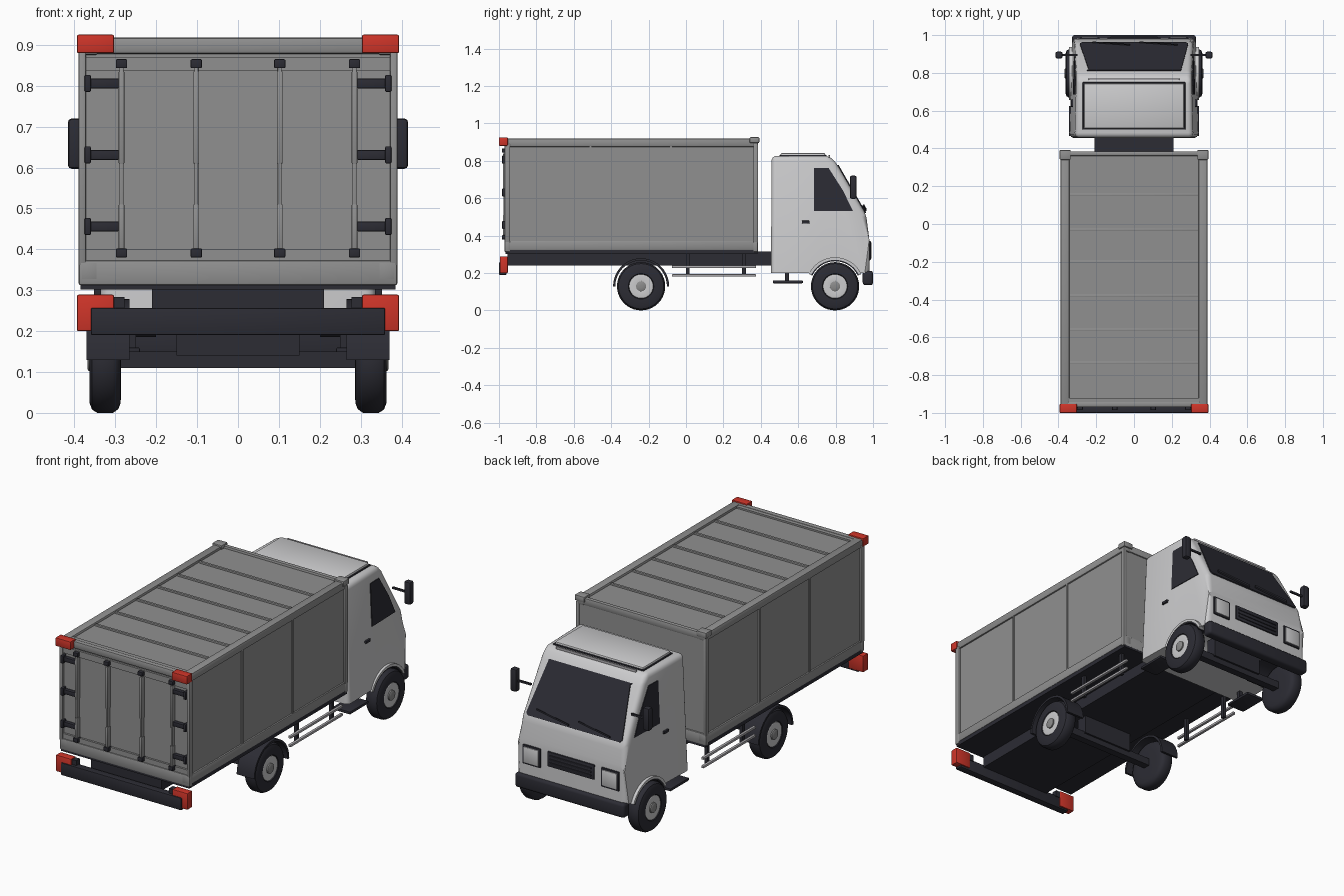
import bpy, bmesh, math
from mathutils import Vector

if "Cube" in bpy.data.objects:
    bpy.data.objects.remove(bpy.data.objects["Cube"])


def material(name, rgb):
    m = bpy.data.materials.new(name)
    m.diffuse_color = (*rgb, 1)
    m.use_nodes = True
    m.node_tree.nodes["Principled BSDF"].inputs["Base Color"].default_value = m.diffuse_color
    return m


GREY = material("cargo grey", (0.28, 0.28, 0.28))
WHITE = material("cab white", (0.60, 0.60, 0.61))
DARK = material("dark trim", (0.025, 0.025, 0.034))
RED = material("lamp red", (0.62, 0.035, 0.022))
STEEL = material("rail steel", (0.42, 0.41, 0.43))
HUB = material("hub grey", (0.26, 0.26, 0.26))


def finish(name, bm, mat, smooth=True):
    bmesh.ops.recalc_face_normals(bm, faces=bm.faces)
    me = bpy.data.meshes.new(name)
    bm.to_mesh(me)
    bm.free()
    me.materials.append(mat)
    ob = bpy.data.objects.new(name, me)
    bpy.context.collection.objects.link(ob)
    if smooth:
        bpy.ops.object.select_all(action='DESELECT')
        bpy.context.view_layer.objects.active = ob
        ob.select_set(True)
        bpy.ops.object.shade_smooth_by_angle(angle=math.radians(35))
    return ob


def box(name, x, y, z, mat, bevel=0.0, seg=2):
    """Block given by its (min, max) range on each axis."""
    bm = bmesh.new()
    bmesh.ops.create_cube(bm, size=1)
    for v in bm.verts:
        v.co = [r[0] if c < 0 else r[1] for c, r in zip(v.co, (x, y, z))]
    if bevel:
        bmesh.ops.bevel(bm, geom=bm.edges[:], offset=bevel, segments=seg,
                        profile=0.5, affect='EDGES')
    return finish(name, bm, mat, bevel > 0)


def pair(name, x, y, z, mat, bevel=0.0):
    """The same block on both sides of the vehicle."""
    box(name + "_right", x, y, z, mat, bevel)
    box(name + "_left", (-x[1], -x[0]), y, z, mat, bevel)


def prism(name, pts, offset, mat, smooth=False):
    """Solid between a closed outline and its copy moved by offset."""
    bm = bmesh.new()
    a = [bm.verts.new(p) for p in pts]
    b = [bm.verts.new(Vector(p) + Vector(offset)) for p in pts]
    bm.faces.new(a)
    bm.faces.new(b[::-1])
    for i in range(len(a)):
        j = (i + 1) % len(a)
        bm.faces.new((a[i], b[i], b[j], a[j]))
    return finish(name, bm, mat, smooth)


def lathe(name, profile, y, z, mat, steps=40):
    """Turn (x, radius) points about an axis parallel to x."""
    bm = bmesh.new()
    rings = []
    for k in range(steps):
        a = 2 * math.pi * k / steps
        rings.append([bm.verts.new((px, y + r * math.cos(a), z + r * math.sin(a)))
                      for px, r in profile])
    for k in range(steps):
        p, q = rings[k], rings[(k + 1) % steps]
        for i in range(len(profile) - 1):
            bm.faces.new((p[i], p[i + 1], q[i + 1], q[i]))
    bm.faces.new([r[0] for r in rings])
    bm.faces.new([r[-1] for r in rings])
    return finish(name, bm, mat)


def arch(name, y, z, r0, r1, a0, a1, x0, x1, mat, steps=20):
    angs = [math.radians(a0 + (a1 - a0) * i / steps) for i in range(steps + 1)]
    pts = [(x0, y + r1 * math.cos(a), z + r1 * math.sin(a)) for a in angs]
    pts += [(x0, y + r0 * math.cos(a), z + r0 * math.sin(a)) for a in angs[::-1]]
    prism(name, pts, (x1 - x0, 0, 0), mat, True)


# cargo box: core, base, rails and posts
box("cargo_core", (-.38, .38), (-.955, .378), (.32, .905), GREY)
box("cargo_floor", (-.385, .385), (-.965, .383), (.302, .325), DARK)
pair("base_rail", (.34, .388), (-.97, .385), (.322, .372), GREY, .006)
pair("top_rail", (.342, .388), (-.97, .385), (.875, .918), GREY, .008)
for end, y0, y1 in (("rear", -.97, -.94), ("front", .36, .385)):
    box(end + "_sill", (-.39, .39), (y0, y1), (.312, .373), GREY, .006)
    box(end + "_header", (-.388, .388), (y0, y1), (.878, .918), GREY, .008)
    pair(end + "_post", (.372, .39), (y0, y1), (.36, .89), GREY, .004)
for i, y in enumerate((-.51, -.08)):
    pair("side_seam_%d" % i, (.375, .386), (y - .005, y + .005), (.365, .88), GREY)
box("roof_rear_band", (-.345, .345), (-.96, -.92), (.9, .914), GREY)
for i, y in enumerate((.155, -.03, -.2, -.38, -.56, -.735)):
    box("roof_rib_%d" % i, (-.34, .34), (y - .007, y + .007), (.9, .914), GREY, .003)
pair("front_corner_block", (.335, .394), (.34, .392), (.895, .926), GREY, .006)

# rear doors with locking rods, clamps and hinges
box("door_header", (-.375, .375), (-.966, -.95), (.836, .87), GREY)
box("door_footer", (-.375, .375), (-.966, -.95), (.373, .4), GREY)
for i in range(4):
    x = (-.285, -.102, .102, .285)[i]
    box("lock_rod_%d" % i, (x - .005, x + .005), (-.976, -.95), (.385, .86), GREY, .002)
    for k, (z0, z1) in enumerate(((.4, .51), (.61, .835))):
        box("rod_sleeve_%d_%d" % (i, k), (x - .007, x + .007), (-.979, -.95),
            (z0, z1), GREY, .002)
    for k, z in enumerate((.391, .854)):
        box("rod_clamp_%d_%d" % (i, k), (x - .014, x + .014), (-.985, -.95),
            (z - .011, z + .011), DARK, .003)
for i, z in enumerate((.456, .631, .806)):
    pair("hinge_bar_%d" % i, (.291, .365), (-.975, -.95), (z - .012, z + .012), DARK, .003)
    pair("hinge_block_%d" % i, (.36, .375), (-.983, -.95), (z - .021, z + .021), DARK, .003)

# lamps and rear bar
pair("upper_lamp", (.303, .394), (-1, -.953), (.88, .925), RED, .004)
pair("lower_lamp", (.303, .394), (-.995, -.953), (.2, .289), RED, .004)
box("rear_bar", (-.36, .36), (-1, -.96), (.19, .257), DARK, .004)
pair("lamp_bracket", (.278, .31), (-.985, -.955), (.25, .284), DARK)

# chassis, axles, side guards and steps
box("chassis", (-.21, .21), (-.955, .52), (.24, .315), DARK)
for i, z in enumerate((.187, .233)):
    pair("side_guard_%d" % i, (.352, .368), (-.075, .375), (z - .007, z + .007), STEEL, .004)
for i, y in enumerate((.0, .3)):
    pair("guard_hanger_%d" % i, (.335, .352), (y, y + .02), (.18, .31), DARK)
pair("step", (.24, .345), (.465, .625), (.145, .16), DARK, .004)
pair("step_hanger", (.25, .27), (.53, .55), (.15, .24), DARK)

# wheels
R = .129
TYRE = [(.286, .07), (.287, .105), (.293, .12), (.306, R), (.344, R),
        (.357, .121), (.363, .105), (.363, .068), (.355, .064)]
DISC = [(.33, .064), (.36, .064), (.362, .058), (.358, .03), (.358, .01)]
CAP = [(.34, .027), (.365, .027), (.368, .022), (.368, .004)]
for end, y in (("rear", -.24), ("front", .797)):
    box(end + "_axle", (-.29, .29), (y - .02, y + .02), (.11, .15), DARK)
    box(end + "_axle_mount", (-.15, .15), (y - .03, y + .03), (.14, .25), DARK)
    for side, s in (("right", 1), ("left", -1)):
        for part, prof, mat in (("tyre", TYRE, DARK), ("wheel_disc", DISC, WHITE),
                                ("wheel_cap", CAP, HUB)):
            lathe("%s_%s_%s" % (end, part, side), [(s * x, r) for x, r in prof], y, R, mat)
        if end == "rear":
            arch("rear_fender_" + side, y, R, .138, .15, 0, 180, s * .265, s * .37, DARK)
        else:
            arch("front_arch_" + side, y, R, .141, .155, 25, 155, s * .3, s * .343, WHITE)
            arch("front_liner_" + side, y, R, .134, .142, 25, 155, s * .2, s * .338, DARK)


# cab: tapered side profile with wheel arch cut out
def half_width(y, z):
    return .341 - .028 * (z - .2) / .63 - .014 * (y - .46) / .5


prof = [(.455, .2), (.457, .826), (.765, .826), (.803, .79), (.963, .512), (.98, .38), (.982, .2)]
prof += [(.797 + .142 * math.cos(a), R + .142 * math.sin(a))
         for a in (math.radians(30 + 120 * i / 14) for i in range(15))]
bm = bmesh.new()
sides = [[bm.verts.new((s * half_width(y, z), y, z)) for y, z in prof] for s in (-1, 1)]
bm.faces.new(sides[0])
bm.faces.new(sides[1][::-1])
n = len(prof)
for i in range(n):
    j = (i + 1) % n
    bm.faces.new((sides[0][i], sides[1][i], sides[1][j], sides[0][j]))
soft = [e for e in bm.edges
        if sum(v.co.z for v in e.verts) / 2 > .28 and
        any((v.co.yz - Vector((.797, R))).length > .2 for v in e.verts)]
bmesh.ops.bevel(bm, geom=soft, offset=.026, segments=4, profile=0.5, affect='EDGES')
finish("cab", bm, WHITE)

# roof hatch
box("hatch_outline", (-.272, .272), (.499, .751), (.815, .831), DARK, .004)
box("roof_hatch", (-.265, .265), (.505, .745), (.815, .842), WHITE, .01)

# windscreen plate lying on the slope
top, low = Vector((0, .803, .79)), Vector((0, .963, .512))
slope = low - top
out = Vector((0, -slope.z, slope.y)).normalized()
corners = [(-.24, .08), (-.25, .05), (.25, .05), (.24 + .01, .08),
           (.287, .93), (.275, .97), (-.275, .97), (-.287, .93)]
prism("windscreen", [top + slope * t + out * -.003 + Vector((x, 0, 0)) for x, t in corners],
      out * .008, DARK)
for s, x in enumerate((-.22, .03)):
    a, b = top + slope * .95 + out * .005, top + slope * .86 + out * .005
    pts = [a + Vector((x, 0, 0)), a + Vector((x, 0, .01)),
           b + Vector((x + .2, 0, .01)), b + Vector((x + .2, 0, 0))]
    prism("wiper_%d" % s, pts, out * .008, DARK)
box("brow_strip", (-.24, .24), (.762, .77), (.815, .83), STEEL, .002)

# side windows, handles and mirrors
WINDOW = [(.685, .762), (.762, .762), (.84, .64), (.892, .532), (.685, .532)]
for side, s in (("right", 1), ("left", -1)):
    prism("side_window_" + side,
          [(s * (half_width(y, z) - .004), y, z) for y, z in WINDOW], (s * .008, 0, 0), DARK)
pair("door_handle", (.315, .334), (.62, .66), (.465, .48), DARK, .003)
pair("mirror", (.378, .416), (.876, .912), (.597, .72), DARK, .009)
pair("mirror_arm", (.3, .385), (.89, .9), (.652, .662), DARK)

# nose: bumper, grille and headlights
box("front_bumper", (-.328, .328), (.945, 1), (.135, .212), DARK, .014, 3)
box("grille", (-.14, .14), (.96, .988), (.292, .372), DARK, .003)
for i, z in enumerate((.312, .332, .352)):
    box("grille_slat_%d" % i, (-.125, .125), (.98, .993), (z - .004, z + .004), DARK, .002)
pair("headlight_frame", (.182, .288), (.96, .988), (.268, .372), DARK, .004)
pair("headlight", (.191, .279), (.97, .992), (.277, .363), WHITE, .004)
